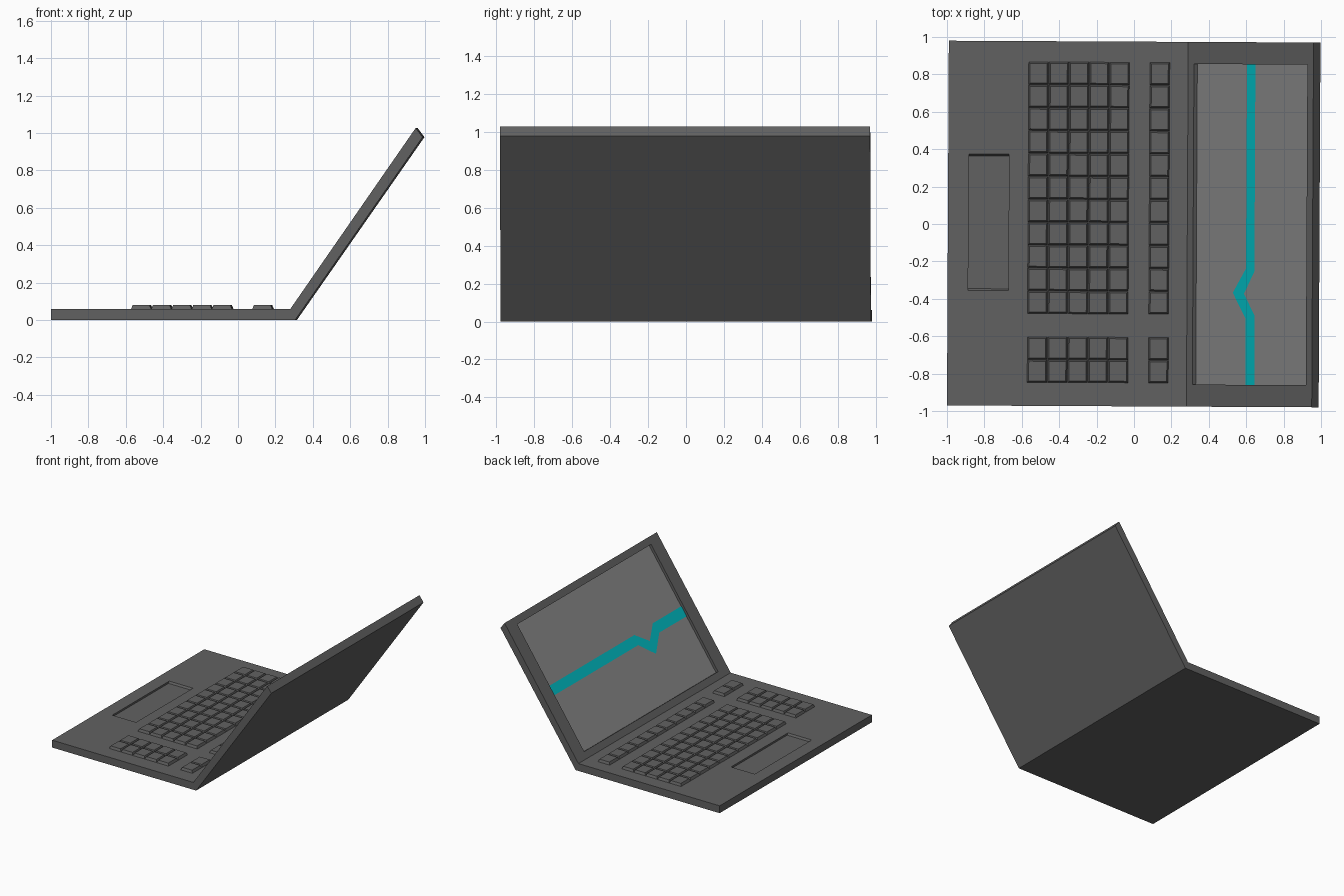
import bpy, bmesh
from mathutils import Vector

if "Cube" in bpy.data.objects:
    bpy.data.objects.remove(bpy.data.objects["Cube"])

W = 0.975       # half width
YAW = -0.005    # the whole model is turned very slightly


def material(name, rgb):
    m = bpy.data.materials.new(name)
    m.diffuse_color = (*rgb, 1)
    m.use_nodes = True
    m.node_tree.nodes["Principled BSDF"].inputs["Base Color"].default_value = m.diffuse_color
    return m


CASE = material("case_grey", (0.12, 0.12, 0.12))
GLASS = material("screen_grey", (0.25, 0.25, 0.25))
CYAN = material("cyan", (0.0, 0.5, 0.55))


def finish(bm, name, *mats):
    bmesh.ops.remove_doubles(bm, verts=bm.verts, dist=1e-5)
    bmesh.ops.recalc_face_normals(bm, faces=bm.faces)
    me = bpy.data.meshes.new(name)
    bm.to_mesh(me)
    bm.free()
    for m in mats:
        me.materials.append(m)
    ob = bpy.data.objects.new(name, me)
    ob.rotation_euler.z = YAW
    bpy.context.collection.objects.link(ob)
    return ob


def quad(bm, pts, mat=0):
    f = bm.faces.new([bm.verts.new(p) for p in pts])
    f.material_index = mat


def ring(bm, a, b):
    for i in range(4):
        j = (i + 1) % 4
        quad(bm, (a[i], a[j], b[j], b[i]))


def slab(name, profile, pocket, depth, taper, mats):
    """Slab across y from a 4-point xz profile; its first edge carries a pocket."""
    bm = bmesh.new()
    lo = [Vector((x, -W, z)) for x, z in profile]
    hi = [Vector((x, W, z)) for x, z in profile]
    quad(bm, lo)
    quad(bm, hi)
    for i in (1, 2, 3):
        j = (i + 1) % 4
        quad(bm, (lo[i], lo[j], hi[j], hi[i]))
    u = (lo[1] - lo[0]).normalized()
    n = Vector((-u.z, 0, u.x))
    s0, s1, y0, y1 = pocket

    def rect(inset, down):
        o = lo[0] + Vector((0, W, 0)) - n * down
        return [o + u * s + Vector((0, y, 0)) for s, y in (
            (s0, y0 + inset), (s1, y0 + inset), (s1, y1 - inset), (s0, y1 - inset))]

    rim, floor = rect(0, 0), rect(taper, depth)
    ring(bm, (lo[0], lo[1], hi[1], hi[0]), rim)
    ring(bm, rim, floor)
    quad(bm, floor, len(mats) - 1)
    return finish(bm, name, *mats)


# Base with touchpad recess
slab("base", [(-0.995, 0.06), (0.285, 0.06), (0.31, 0), (-0.995, 0)],
     (0.11, 0.325, -0.36, 0.37), 0.015, 0.01, [CASE])

# Lid with recessed screen
A, B = (0.285, 0.06), (0.955, 1.027)
slab("lid", [A, B, (0.992, 0.978), (0.31, 0)],
     (0.055, 1.12, -0.857, 0.857), 0.022, 0, [CASE, GLASS])

# Cyan trace lying on the screen
u = Vector((B[0] - A[0], 0, B[1] - A[1])).normalized()
start = Vector((A[0], 0, A[1])) - Vector((-u.z, 0, u.x)) * 0.019


def on_screen(x, y):
    return start + u * ((x - start.x) / u.x) + Vector((0, y, 0))


upper = [(0.645, 0.857), (0.645, -0.25), (0.59, -0.37), (0.648, -0.49), (0.648, -0.857)]
lower = [(0.60, 0.857), (0.60, -0.235), (0.53, -0.365), (0.60, -0.505), (0.60, -0.857)]
bm = bmesh.new()
for i in range(4):
    quad(bm, [on_screen(*p) for p in (upper[i], lower[i], lower[i + 1], upper[i + 1])])
finish(bm, "screen_trace", CYAN)


# Key blocks: tapered caps in a grid
def keys(name, x0, cols, y0, rows, dx=0.108, dy=0.1225):
    bm = bmesh.new()
    for c in range(cols):
        for r in range(rows):
            cx, cy = x0 + (c + 0.5) * dx, y0 - (r + 0.5) * dy

            def rect(k, z):
                return [Vector((cx + sx * (dx / 2 - k), cy + sy * (dy / 2 - k), z))
                        for sx, sy in ((-1, -1), (1, -1), (1, 1), (-1, 1))]

            foot, top = rect(0.001, 0.06), rect(0.009, 0.08)
            ring(bm, foot, top)
            quad(bm, top)
            quad(bm, foot)
    finish(bm, name, CASE)


for label, y0, rows in (("main", 0.865, 11), ("side", -0.605, 2)):
    keys(label + "_keys", -0.568, 5, y0, rows)
    keys(label + "_function_keys", 0.08, 1, y0, rows)
